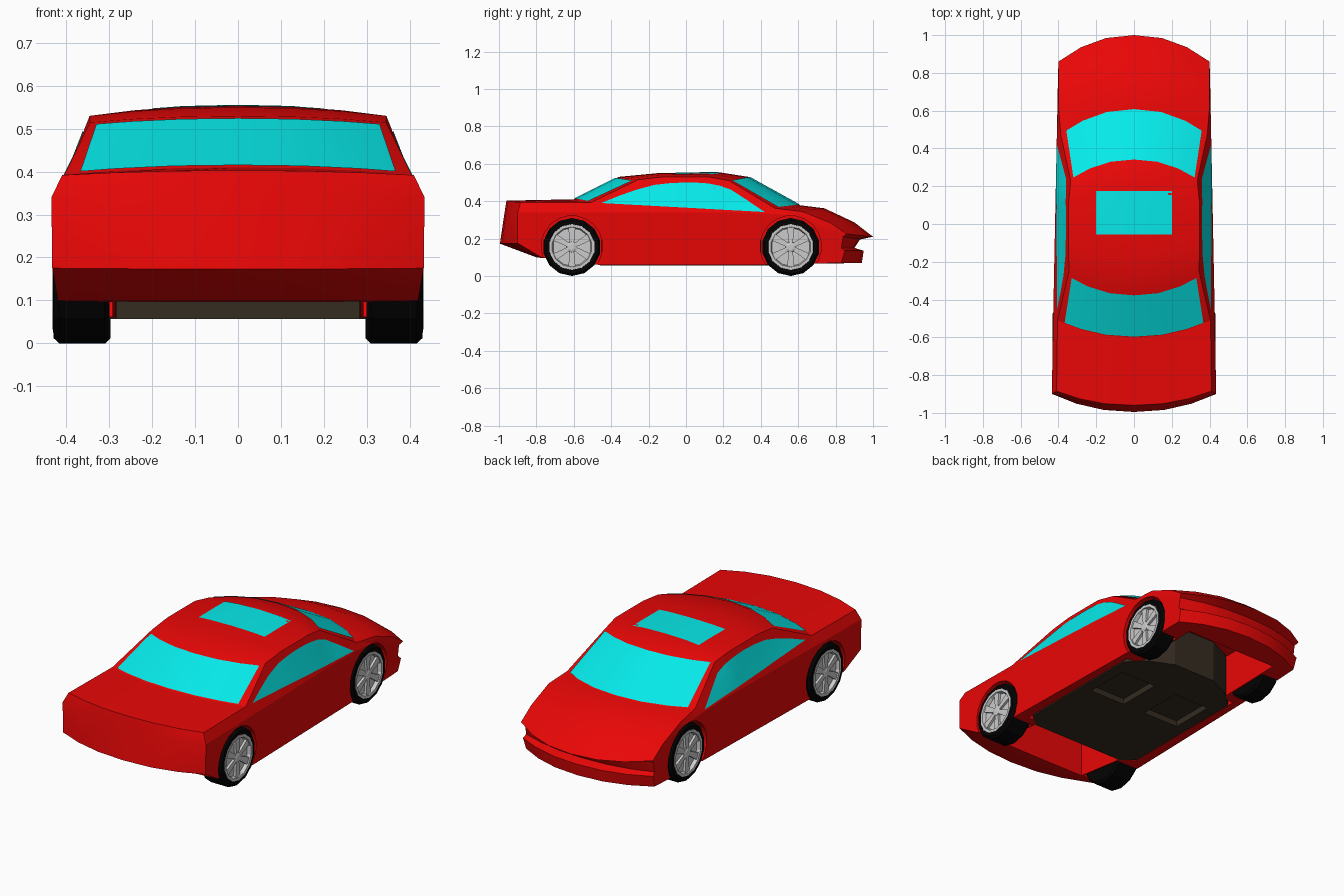
import bpy, bmesh, math
from mathutils import Vector, Matrix
from mathutils.bvhtree import BVHTree

if "Cube" in bpy.data.objects:
    bpy.data.objects.remove(bpy.data.objects["Cube"])


def material(name, rgb):
    m = bpy.data.materials.new(name)
    m.diffuse_color = (*rgb, 1)
    m.use_nodes = True
    m.node_tree.nodes["Principled BSDF"].inputs["Base Color"].default_value = m.diffuse_color
    return m


RED = material("red paint", (0.82, 0.002, 0.002))
GLASS = material("cyan glass", (0.002, 0.82, 0.82))
BLACK = material("black rubber", (0.001, 0.001, 0.001))
BROWN = material("brown floor", (0.035, 0.025, 0.015))


def make(name, verts, faces, mat=None):
    me = bpy.data.meshes.new(name)
    bm = bmesh.new()
    vs = [bm.verts.new(v) for v in verts]
    for f in faces:
        bm.faces.new([vs[i] for i in f])
    bmesh.ops.recalc_face_normals(bm, faces=bm.faces)
    bm.to_mesh(me)
    bm.free()
    ob = bpy.data.objects.new(name, me)
    bpy.context.collection.objects.link(ob)
    if mat:
        me.materials.append(mat)
    return ob


def prism(name, outline, z0, z1, mat=None):
    n = len(outline)
    v = [(x, y, z) for z in (z0, z1) for x, y in outline]
    f = [range(n), range(n, 2 * n)]
    f += [(i, (i + 1) % n, n + (i + 1) % n, n + i) for i in range(n)]
    return make(name, v, f, mat)


def box(name, x0, x1, y0, y1, z0, z1, mat=None):
    return prism(name, [(x0, y0), (x1, y0), (x1, y1), (x0, y1)], z0, z1, mat)


def lathe(name, profile, y, z, side, n, mat=None):
    # revolves (x, radius) points around a sideways axle
    v, f = [], []
    for x, r in profile:
        for k in range(n):
            a = 2 * math.pi * (k + 0.5) / n
            v.append((side * x, y + r * math.cos(a), z + r * math.sin(a)))
    for i in range(len(profile) - 1):
        for k in range(n):
            j = (k + 1) % n
            f.append((i * n + k, i * n + j, (i + 1) * n + j, (i + 1) * n + k))
    f += [range(n), range(len(v) - n, len(v))]
    return make(name, v, f, mat)


def cut(target, cutter):
    cutter.hide_render = True
    m = target.modifiers.new("cut", 'BOOLEAN')
    m.operation, m.solver, m.object = 'DIFFERENCE', 'EXACT', cutter
    bpy.context.view_layer.objects.active = target
    bpy.ops.object.modifier_apply(modifier=m.name)
    bpy.data.objects.remove(cutter)


# Body outline: centre (y, z) and edge (x, y, z), from rear underside over the roof to the nose
RAIL = [
    (-.80, .10, .42, -.775, .10), (-.995, .173, .433, -.90, .175), (-.97, .34, .435, -.90, .34),
    (-.96, .403, .41, -.885, .392), (-.60, .41, .405, -.51, .392), (-.36, .53, .345, -.255, .515),
    (-.15, .55, .346, -.12, .53), (.18, .554, .346, .12, .53), (.335, .53, .335, .23, .51),
    (.61, .378, .388, .475, .362), (.74, .362, .40, .62, .345), (.90, .287, .40, .77, .285),
    (1.0, .21, .40, .86, .225), (.93, .195, .39, .84, .21), (.90, .15, .39, .83, .15),
    (.95, .135, .395, .85, .135), (.94, .07, .39, .83, .07), (.42, .06, .40, .42, .06),
    (-.47, .06, .42, -.47, .06)]
TS = [-1, -.7, -.37, 0, .37, .7, 1]


def loft(r, t):
    w = abs(t) ** 2.2
    return Vector((t * r[2], r[0] + (r[3] - r[0]) * w, r[1] + (r[4] - r[1]) * w))


NR, NT = len(RAIL), len(TS)
verts = [loft(r, t) for r in RAIL for t in TS]
faces = []
for i in range(NR):
    j = (i + 1) % NR
    for k in range(NT - 1):
        faces.append((i * NT + k, i * NT + k + 1, j * NT + k + 1, j * NT + k))

# Flanks: sloping shoulder down to a belt line, then one flat side
for side, col in ((-1, 0), (1, NT - 1)):
    belt = [2 * NT + col]
    for i in range(4, 12):
        _, _, _, y, z = RAIL[i]
        belt.append(len(verts))
        verts.append(Vector((side * (.418 - .02 * y), y, min(.34, z - .03))))
    faces.append((3 * NT + col, 4 * NT + col, belt[1], belt[0]))
    for i in range(4, 11):
        faces.append((i * NT + col, (i + 1) * NT + col, belt[i - 2], belt[i - 3]))
    faces.append((11 * NT + col, 12 * NT + col, belt[-1]))
    faces.append(belt + [i * NT + col for i in range(12, NR)] + [col, NT + col])
body = make("body_shell", verts, faces, RED)
bm = bmesh.new()
bm.from_mesh(body.data)
tree = BVHTree.FromBMesh(bm)
bm.free()


# Glass panels lie just above the body
def grid(name, rows, mat):
    n = len(rows[0])
    f = [(i * n + k, i * n + k + 1, (i + 1) * n + k + 1, (i + 1) * n + k)
         for i in range(len(rows) - 1) for k in range(n - 1)]
    return make(name, [p for r in rows for p in r], f, mat)


def screen(name, a, b, dy, ends):
    rows = []
    for s, t1 in ends:
        ts = [-t1] + TS[1:-1] + [t1]
        rows.append([loft(RAIL[a], t).lerp(loft(RAIL[b], t), s) + Vector((0, dy, .003))
                     for t in ts])
    return grid(name, rows, GLASS)


glass = [screen("windshield", 8, 9, .001, ((.02, .955), (.99, .925))),
         screen("rear_window", 5, 4, -.001, ((.07, .945), (.98, .91)))]


def drop(start, direction, off=.002):
    d = Vector(direction)
    return tree.ray_cast(Vector(start), d)[0] - d * off


xs = [-.2, -.128, 0, .128, .2]
glass.append(grid("sunroof", [[drop((x, y, 2), (0, 0, -1)) for x in xs]
                              for y in (-.055, .02, .09, .175)], GLASS))

TOP = [(-.45, .392), (-.36, .428), (-.27, .46), (-.17, .487), (-.08, .497), (0, .50), (.06, .499),
       (.12, .495), (.18, .483), (.24, .462), (.32, .41), (.42, .342)]
for side, label in ((-1, "left"), (1, "right")):
    rows = []
    for y, zt in TOP:
        zb = .39 - .055 * (y + .45)
        zt = max(zt, zb + .001)
        rows.append([drop((side * 2, y, zb + (zt - zb) * s), (-side, 0, 0), .003)
                     for s in (0, .33, .67, 1)])
    glass.append(grid(label + "_side_window", rows, GLASS))

# Open underside
cut(body, box("bay_cutter", -.284, .284, -.765, .79, -.1, .295))
cut(body, box("cabin_cutter", -.36, .36, -.43, .375, -.1, .31))

# Wheels in their arches
for y, o, width, end in ((-.61, .431, .132, "rear"), (.56, .405, .108, "front")):
    for side, label in ((-1, "left"), (1, "right")):
        name = end + "_" + label
        cut(body, lathe("arch_cutter", [(.292, .164), (.6, .164)], y, .158, side, 20))
        lathe(name + "_tyre", [(o - .022, .118), (o, .124), (o - .001, .143), (o - .014, .155),
                               (o - width + .012, .155), (o - width, .143), (o - width, .10)],
              y, .155, side, 14, BLACK)
        lathe(name + "_rim", [(o - .05, .12), (o + .001, .123), (o + .001, .108),
                              (o - .018, .102)], y, .155, side, 14)
        lathe(name + "_hub", [(o - .03, .034), (o - .004, .03), (o, .018)], y, .155, side, 6)
        for k in range(6):
            sp = make(name + "_spoke",
                      [(side * x, w * h, r) for x in (o - .02, o - .005)
                       for r, h in ((.02, .011), (.112, .02)) for w in (-1, 1)],
                      [(0, 1, 3, 2), (4, 5, 7, 6), (0, 1, 5, 4), (2, 3, 7, 6),
                       (0, 2, 6, 4), (1, 3, 7, 5)])
            sp.data.transform(Matrix.Translation((0, y, .155))
                              @ Matrix.Rotation(k * math.pi / 3, 4, 'X'))

# Floor tub with two shallow seat hollows
half = [(.283, -.46), (.355, -.40), (.355, .34), (.26, .43), (.13, .49)]
tub = prism("floor_tub", half + [(-x, y) for x, y in reversed(half)], .057, .29, BROWN)
for s in (-1, 1):
    cut(tub, box("seat_cutter", s * .18 - .11, s * .18 + .11, 0, .25, 0, .09))

# Soft shading over the gentle bends of body and glass
for ob in [body] + glass:
    bpy.ops.object.select_all(action='DESELECT')
    ob.select_set(True)
    bpy.context.view_layer.objects.active = ob
    bpy.ops.object.shade_smooth_by_angle(angle=math.radians(22))
